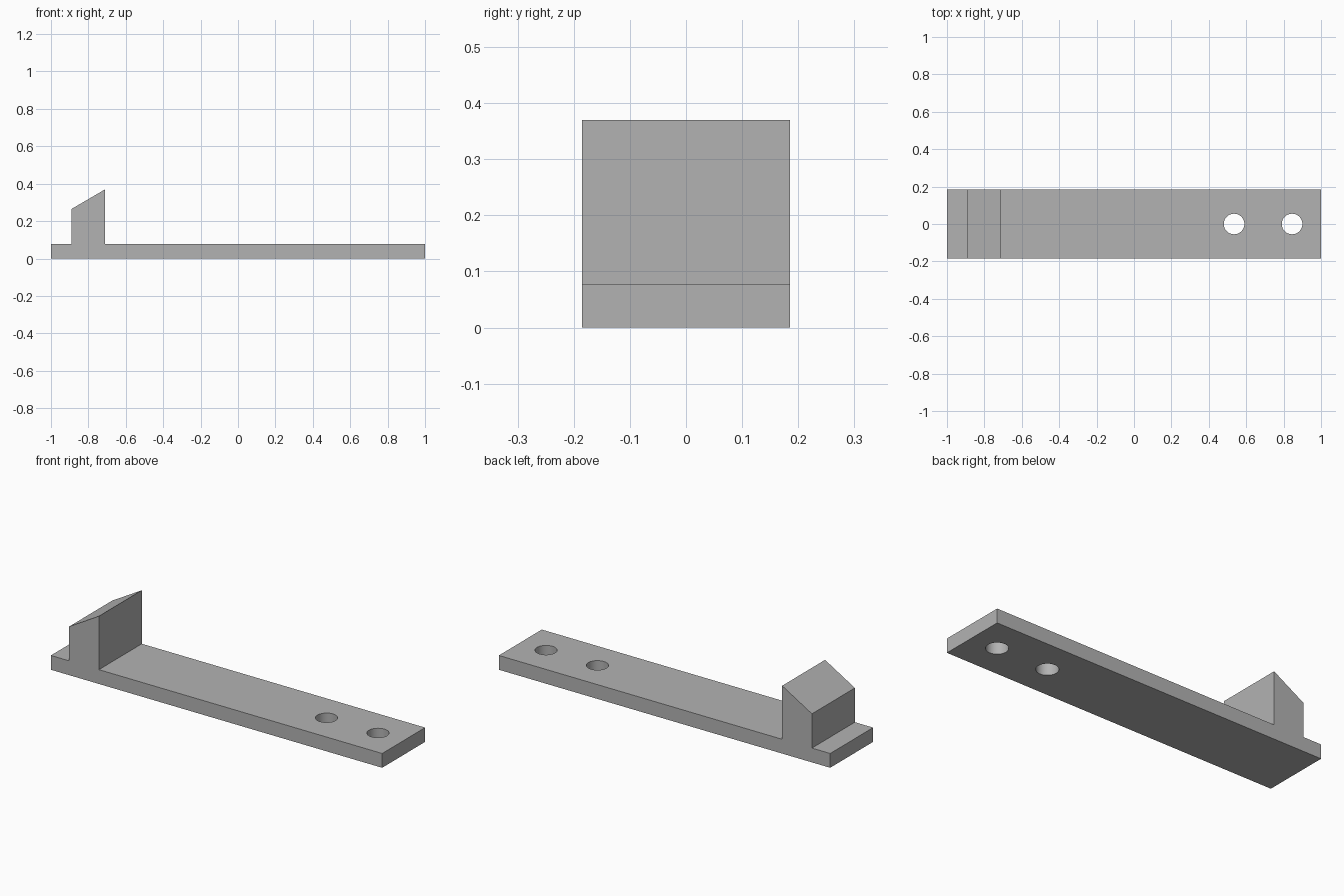
import bpy, bmesh

HALF_WIDTH = 0.185
HOLE_RADIUS = 0.055
HOLE_CENTRES = (0.535, 0.845)

cube = bpy.data.objects.get("Cube")
if cube:
    bpy.data.objects.remove(cube, do_unlink=True)

grey = bpy.data.materials.new("plain_grey")
grey.use_nodes = True
colour = (0.45, 0.45, 0.45, 1)
grey.diffuse_color = colour
grey.node_tree.nodes["Principled BSDF"].inputs["Base Color"].default_value = colour

# Side profile of the bar with its slanted stop block, extruded across the width
profile = [(-1, 0), (1, 0), (1, 0.078), (-0.71, 0.078),
           (-0.71, 0.37), (-0.89, 0.265), (-0.89, 0.078), (-1, 0.078)]
bm = bmesh.new()
side = bm.faces.new([bm.verts.new((x, -HALF_WIDTH, z)) for x, z in profile])
extruded = bmesh.ops.extrude_face_region(bm, geom=[side], use_keep_orig=True)
moved = [g for g in extruded["geom"] if isinstance(g, bmesh.types.BMVert)]
bmesh.ops.translate(bm, verts=moved, vec=(0, 2 * HALF_WIDTH, 0))
bmesh.ops.recalc_face_normals(bm, faces=bm.faces[:])
mesh = bpy.data.meshes.new("bar_with_stop")
bm.to_mesh(mesh)
bm.free()
mesh.materials.append(grey)
bar = bpy.data.objects.new("bar_with_stop", mesh)
bpy.context.collection.objects.link(bar)

# Round mounting holes near the left end
for x in HOLE_CENTRES:
    bpy.ops.mesh.primitive_cylinder_add(vertices=48, radius=HOLE_RADIUS,
                                        depth=0.4, location=(x, 0, 0))
    cutter = bpy.context.object
    cutter.name = "hole_cutter"
    cutter.hide_render = True
    cutter.data.materials.append(grey)
    cut = bar.modifiers.new("mounting_hole", "BOOLEAN")
    cut.operation = "DIFFERENCE"
    cut.solver = "EXACT"
    cut.object = cutter
    bpy.context.view_layer.objects.active = bar
    bpy.ops.object.modifier_apply(modifier=cut.name)
    bpy.data.objects.remove(cutter, do_unlink=True)

# Smooth hole walls, sharp edges elsewhere
bpy.ops.object.select_all(action="DESELECT")
bar.select_set(True)
bpy.context.view_layer.objects.active = bar
bpy.ops.object.shade_smooth_by_angle(angle=0.5)
